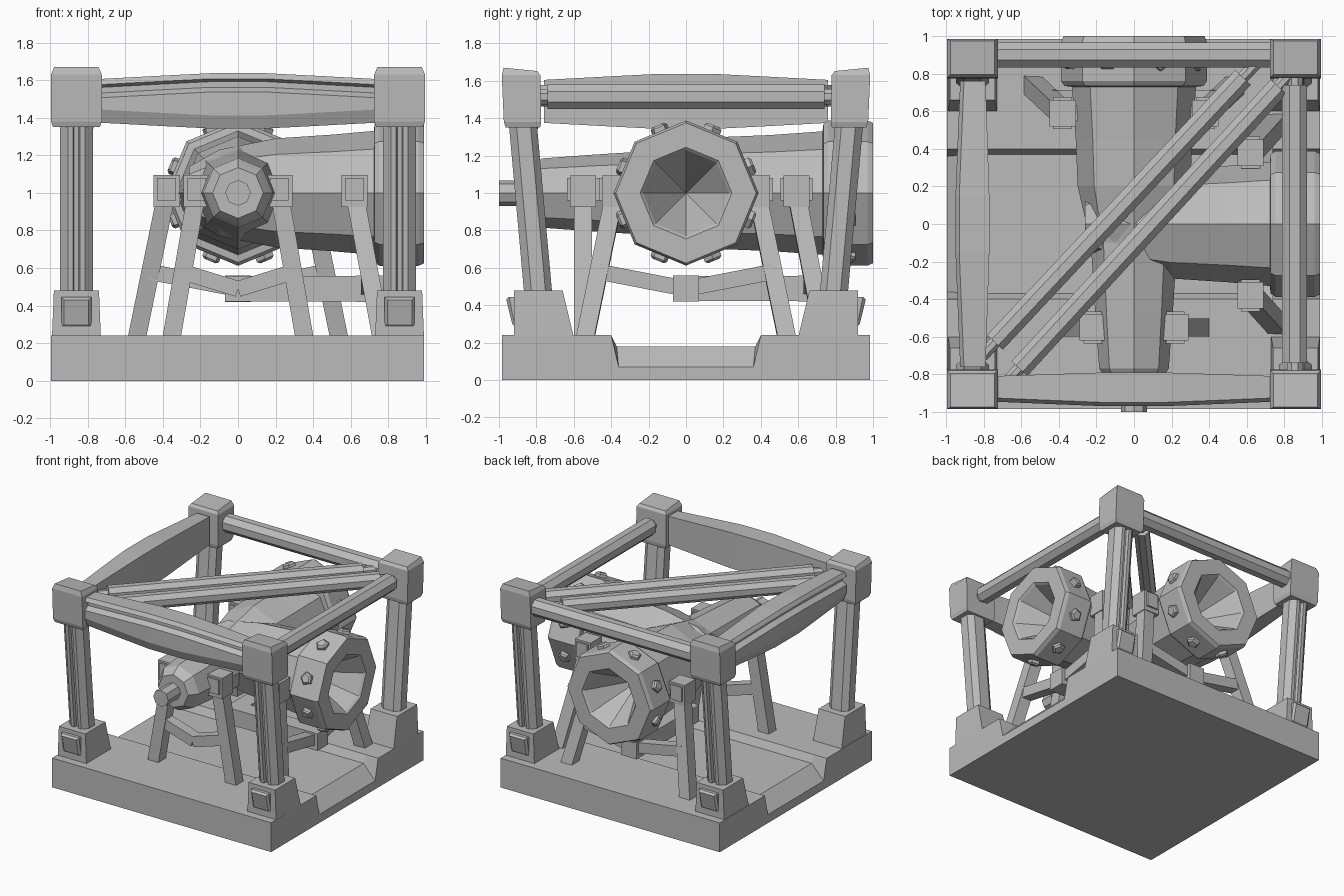
import bpy, bmesh
from math import cos, sin, pi, radians
from mathutils import Vector as V, Matrix

old = bpy.data.objects.get("Cube")
if old:
    bpy.data.objects.remove(old)

grey = bpy.data.materials.new("plain grey")
grey.use_nodes = True
GREY = (0.5, 0.5, 0.5, 1)
grey.diffuse_color = GREY
grey.node_tree.nodes["Principled BSDF"].inputs["Base Color"].default_value = GREY


def loft(name, rings):
    """Closed solid skinned through rings of equal point count."""
    bm = bmesh.new()
    rows = [[bm.verts.new(p) for p in ring] for ring in rings]
    n = len(rows[0])
    for a, b in zip(rows, rows[1:]):
        for i in range(n):
            j = (i + 1) % n
            bm.faces.new((a[i], a[j], b[j], b[i]))
    bm.faces.new(rows[0])
    bm.faces.new(rows[-1])
    bmesh.ops.remove_doubles(bm, verts=bm.verts, dist=0.0001)
    bmesh.ops.recalc_face_normals(bm, faces=bm.faces)
    mesh = bpy.data.meshes.new(name)
    bm.to_mesh(mesh)
    bm.free()
    mesh.materials.append(grey)
    obj = bpy.data.objects.new(name, mesh)
    bpy.context.collection.objects.link(obj)
    return obj


def turned(name, origin, direction, profile, sides=8, turn=0.0):
    """Faceted lathe: profile of (distance, radius) along a direction."""
    origin, d = V(origin), V(direction).normalized()
    ref = V((0, 0, 1)) if abs(d.z) < 0.95 else V((0, 1, 0))
    u = d.cross(ref).normalized()
    w = u.cross(d)
    angles = [turn + 2 * pi * i / sides for i in range(sides)]
    return loft(name, [[origin + d * t + (u * cos(a) + w * sin(a)) * r for a in angles]
                       for t, r in profile])


def rod(name, a, b, radius, sides=8):
    a, b = V(a), V(b)
    return turned(name, a, b - a, [(0, radius), ((b - a).length, radius)], sides, pi / sides)


def rect(cx, cy, z, hx, hy):
    return [V((cx + i * hx, cy + j * hy, z)) for i, j in ((-1, -1), (1, -1), (1, 1), (-1, 1))]


def block(name, centre, hx, hy, hz):
    x, y, z = centre
    return loft(name, [rect(x, y, z - hz, hx, hy), rect(x, y, z + hz, hx, hy)])


# Base slab with a channel that drops away at both sides
def base_section(x, y_low, z_low):
    pts = [(-0.985, 0), (0.985, 0), (0.985, 0.24), (0.4, 0.24), (y_low, z_low),
           (-y_low, z_low), (-0.4, 0.24), (-0.985, 0.24)]
    return [V((x, y, z)) for y, z in pts]


loft("base", [base_section(x, y, z) for x, y, z in
              ((-0.995, 0.36, 0.07), (-0.88, 0.37, 0.18), (0.88, 0.37, 0.18), (0.99, 0.36, 0.07))])

# Leaning corner posts with feet, panels and caps
for sx, side in ((-1, "right"), (1, "left")):
    for sy, end in ((-1, "front"), (1, "back")):
        tag = f"{end}_{side}"
        x = sx * 0.86
        loft("foot_" + tag, [rect(x, sy * 0.76, 0.23, 0.13, 0.16),
                             rect(x, sy * 0.79, 0.48, 0.12, 0.13)])
        loft("foot_panel_" + tag,
             [[V((x + i * h, sy * (yo + 0.016 * k), 0.365 + k * h)) for i, k in
               ((-1, -1), (1, -1), (1, 1), (-1, 1))]
              for yo, h in ((0.88, 0.08), (0.93, 0.08), (0.945, 0.065))])

        # Eight-sided section with a slot in the outward face
        section = [(-0.018, 0.075), (-0.012, 0.05), (0.012, 0.05), (0.018, 0.075),
                   (0.045, 0.075), (0.088, 0.035), (0.088, -0.04), (0.045, -0.075),
                   (-0.045, -0.075), (-0.088, -0.04), (-0.088, 0.035), (-0.045, 0.075)]
        loft("post_" + tag, [[V((x + px, sy * (yc + py), z)) for px, py in section]
                             for yc, z in ((0.79, 0.46), (0.875, 1.4))])

        cap = [rect(x, sy * 0.872, 1.35, 0.125, 0.092), rect(x, sy * 0.874, 1.38, 0.135, 0.1),
               rect(x, sy * 0.882, 1.63, 0.135, 0.103), rect(x, sy * 0.885, 1.66, 0.118, 0.09)]
        for p in cap[-1]:
            p.z += 0.01 if abs(p.y) > 0.885 else -0.008
        loft("cap_" + tag, cap)


# Bowed deep beams with a slot on the outside, along the front and right
def deep_beam(name, along_x):
    rings = []
    for t, bow in ((-0.76, 0), (-0.4, 0.6), (-0.15, 1), (0.15, 1), (0.4, 0.6), (0.76, 0)):
        top, low = 1.605 + 0.032 * bow, 1.375 - 0.032 * bow
        out, inner = 0.945 + 0.025 * bow, 0.81 - 0.02 * bow
        sec = [(inner, low), (out - 0.03, low), (out, low + 0.07), (out, top - 0.1),
               (out - 0.04, top - 0.075), (out - 0.04, top - 0.045), (out, top - 0.03),
               (out - 0.02, top), (inner, top)]
        rings.append([V((t, -u, z)) if along_x else V((-u + 0.02, t, z)) for u, z in sec])
    loft(name, rings)


deep_beam("front_beam", True)
deep_beam("right_beam", False)

# Slim faceted bars along the back and left
for name, a, b in (("back_bar", (-0.76, 0.9, 1.52), (0.76, 0.9, 1.52)),
                   ("left_bar", (0.855, -0.74, 1.515), (0.855, 0.74, 1.515))):
    rod(name, a, b, 0.072)
    mid = (V(a) + V(b)) / 2
    rod(name + "_core", mid + (V(a) - mid) * 1.08, mid + (V(b) - mid) * 1.08, 0.045)

# Twin diagonal braces
for i, (a, b) in enumerate((((-0.74, -0.63), (0.58, 0.78)), ((-0.61, -0.77), (0.77, 0.73)))):
    a, b = V((*a, 1.52)), V((*b, 1.52))
    ext = (b - a).normalized() * 0.1
    rod(f"diagonal_{i}", a, b, 0.062)
    rod(f"diagonal_core_{i}", a - ext, b + ext, 0.035)

# Junction pipes, each ending in a wide collar with a conical mouth
collar = [(0.73, 0.33), (0.735, 0.37), (0.76, 0.388), (0.97, 0.388), (1.0, 0.375),
          (1.0, 0.245), (0.985, 0.23), (0.6, 0)]
turned("main_pipe", (0, 0, 1), (0, 1, 0),
       [(-1.0, 0.068), (-0.84, 0.068), (-0.84, 0.135), (-0.8, 0.165), (-0.77, 0.185),
        (-0.5, 0.205), (-0.1, 0.23), (0.2, 0.3), (0.45, 0.31)] + collar)
turned("branch_pipe", (0, 0, 1), (1, 0, 0),
       [(-0.26, 0.14), (-0.1, 0.23), (0.2, 0.29), (0.5, 0.31)]
       + [(t * 0.99, r) for t, r in collar])

# Five-sided bolts on the collar faces
for k in range(8):
    a = radians(22.5 + 45 * k)
    for name, axis in (("main_bolt", V((0, 1, 0))), ("branch_bolt", V((1, 0, 0)))):
        d = Matrix.Rotation(a, 3, axis) @ V((0, 0, 1))
        turned(f"{name}_{k}", V((0, 0, 1)) + axis * 0.865, d,
               [(0.34, 0.05), (0.38, 0.05), (0.392, 0.035)], 5)


# Trestles: two splayed legs with clamps and a sagging crossbar
def trestle(name, grip, foot):
    knees = []
    for i, (g, f) in enumerate(zip(grip, foot)):
        top, low = V((*g, 1.0)), V((*f, 0.22))
        rod(f"{name}_leg_{i}", low, top, 0.068, 4)
        block(f"{name}_clamp_{i}", top + V((0, 0, 0.01)), 0.07, 0.07, 0.085)
        block(f"{name}_clamp_plate_{i}", top + V((0, 0, 0.02)), 0.05, 0.085, 0.06)
        inner = V((g[0] * 0.75, g[1], 1.0)) if abs(g[1]) > abs(g[0]) - 0.2 and name != "left_trestle" \
            else V((g[0], g[1] * 0.75, 1.0))
        rod(f"{name}_bracket_{i}", top, inner, 0.06, 4)
        knees.append(low.lerp(top, 0.46))
    mid = (knees[0] + knees[1]) / 2 - V((0, 0, 0.09))
    for i, k in enumerate(knees):
        rod(f"{name}_crossbar_{i}", k, mid, 0.06, 4)
    return mid


trestle("front_trestle", ((-0.22, -0.55), (0.22, -0.55)), ((-0.355, -0.55), (0.355, -0.55)))
back_mid = trestle("back_trestle", ((-0.38, 0.59), (0.38, 0.59)), ((-0.54, 0.74), (0.54, 0.74)))
left_mid = trestle("left_trestle", ((0.62, -0.38), (0.62, 0.38)), ((0.765, -0.54), (0.765, 0.54)))

# Low tie bars joining the two wide trestles
hub = V((0, 0, 0.49))
for name, mid in (("back_tie", back_mid), ("left_tie", left_mid)):
    end = V((mid.x, mid.y, 0.49))
    rod(name, hub - (end - hub).normalized() * 0.07, end, 0.095, 4)
    block(name + "_block", end, 0.07, 0.07, 0.07)
